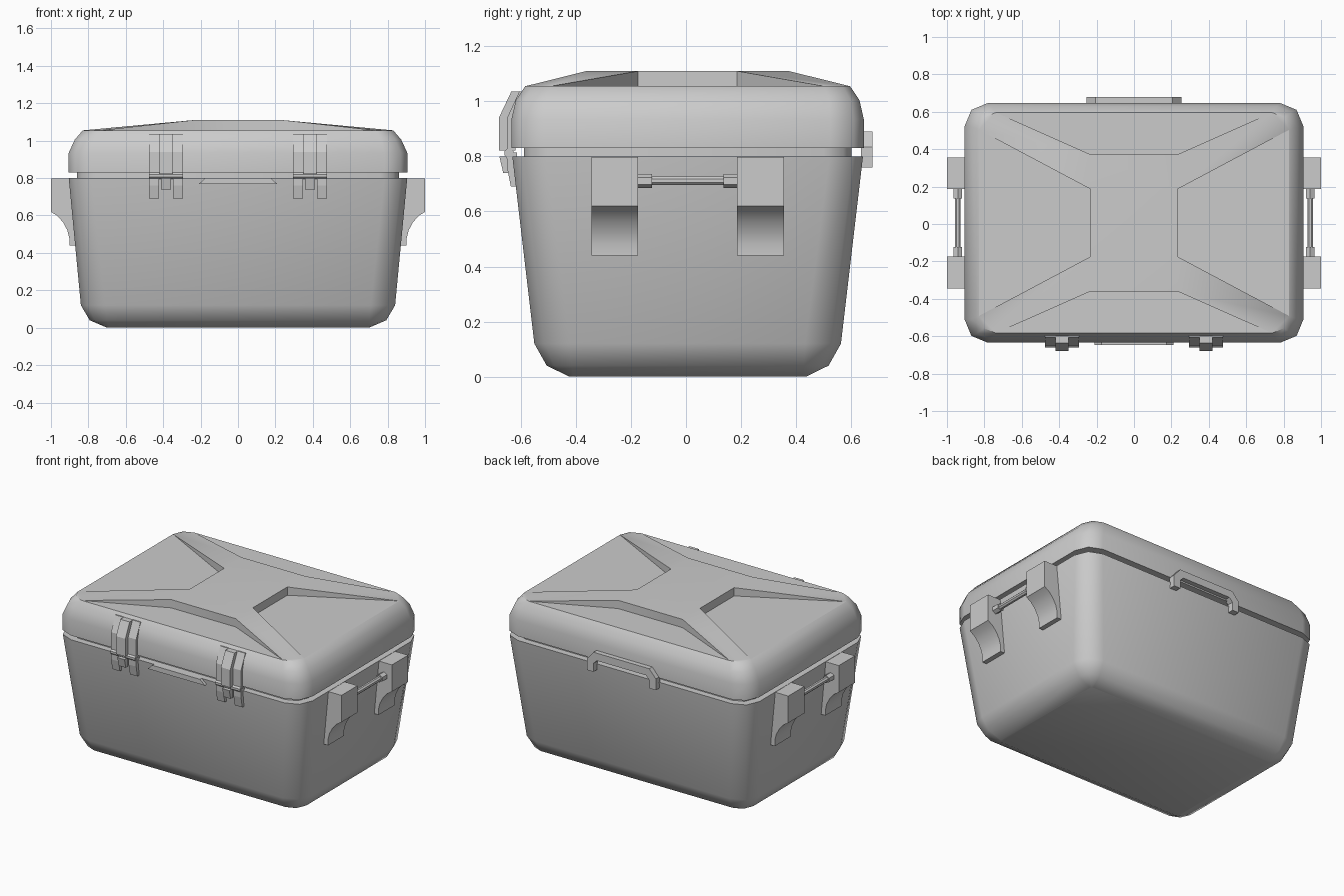
import bpy, bmesh, math
from mathutils import Vector

if "Cube" in bpy.data.objects:
    bpy.data.objects.remove(bpy.data.objects["Cube"])

CY = 0.006  # shell centre in y


def finish(name, bm, smooth=None):
    bmesh.ops.recalc_face_normals(bm, faces=bm.faces)
    me = bpy.data.meshes.new(name)
    bm.to_mesh(me)
    bm.free()
    ob = bpy.data.objects.new(name, me)
    bpy.context.collection.objects.link(ob)
    if smooth:
        bpy.ops.object.select_all(action='DESELECT')
        ob.select_set(True)
        bpy.context.view_layer.objects.active = ob
        bpy.ops.object.shade_smooth_by_angle(angle=math.radians(smooth))
    return ob


def loft(bm, sections, cap_top=True):
    """Stack rounded rectangles (z, half x, half y, corner radius)."""
    rings = []
    for z, hx, hy, r in sections:
        ring = []
        for q, (sx, sy) in enumerate([(1, 1), (-1, 1), (-1, -1), (1, -1)]):
            for k in range(3):
                a = math.radians(90 * q + 45 * k)
                ring.append(bm.verts.new((sx * (hx - r) + r * math.cos(a),
                                          CY + sy * (hy - r) + r * math.sin(a), z)))
        rings.append(ring)
    for a, b in zip(rings, rings[1:]):
        for i in range(12):
            j = (i + 1) % 12
            bm.faces.new((a[i], a[j], b[j], b[i]))
    bm.faces.new(rings[0])
    if cap_top:
        bm.faces.new(rings[-1])
    return rings[-1]


def prism(bm, pts, place, a, b):
    """Extrude a 2D outline between a and b; place maps (u, v, t) to xyz."""
    lo = [bm.verts.new(place(u, v, a)) for u, v in pts]
    hi = [bm.verts.new(place(u, v, b)) for u, v in pts]
    bm.faces.new(lo)
    bm.faces.new(hi)
    for i in range(len(pts)):
        j = (i + 1) % len(pts)
        bm.faces.new((lo[i], lo[j], hi[j], hi[i]))


def along_x(u, v, t): return (t, u, v)
def along_y(u, v, t): return (u, t, v)


def ngon(cu, cv, r, n):
    return [(cu + r * math.cos(2 * math.pi * (i + .5) / n),
             cv + r * math.sin(2 * math.pi * (i + .5) / n)) for i in range(n)]


# tapered tub
bm = bmesh.new()
loft(bm, [(0, .70, .43, .015), (.04, .793, .512, .09), (.12, .84, .557, .13), (.80, .905, .637, .122)])
finish("tub", bm, 48)

# recessed seam between tub and lid
bm = bmesh.new()
loft(bm, [(.79, .86, .595, .10), (.84, .86, .595, .10)])
finish("seam", bm, 48)

# lid with raised cross on top
bm = bmesh.new()
ZT, ZH = 1.055, 1.11
top = loft(bm, [(.83, .905, .64, .122), (.935, .905, .64, .122),
                (1.005, .873, .624, .11), (ZT, .83, .59, .092)], cap_top=False)
arms = []
for q, (sx, sy) in enumerate([(1, 1), (-1, 1), (-1, -1), (1, -1)]):
    side, end = (.232 * sx, CY + .18 * sy), (.237 * sx, CY + .368 * sy)
    p, s = (side, end) if q % 2 == 0 else (end, side)
    c0, c1, c2 = top[3 * q:3 * q + 3]
    ph, sh = (bm.verts.new((*v, ZH)) for v in (p, s))
    pl, sl = (bm.verts.new((*v, ZT)) for v in (p, s))
    bm.faces.new((ph, c0, c2, sh))
    bm.faces.new((c0, c1, c2))
    bm.faces.new((pl, c0, ph))
    bm.faces.new((sl, sh, c2))
    arms.append((ph, sh, pl, sl, c0, c2))
for a, b in zip(arms, arms[1:] + arms[:1]):
    bm.faces.new((a[3], a[5], b[4], b[2]))
    bm.faces.new((a[1], a[3], b[2], b[0]))
bm.faces.new([v for a in arms for v in a[:2]])
finish("lid", bm, 48)

# side handle brackets and grip rods
bracket = [(.85, .798), (1, .798), (1, .62), (.965, .597), (.935, .563),
           (.912, .52), (.902, .48), (.902, .44), (.85, .44)]
bm, rods = bmesh.new(), bmesh.new()
for s in (-1, 1):
    mir = lambda u, v, t: (s * u, t, v)
    for e in (-1, 1):
        prism(bm, bracket, mir, CY + e * .18, CY + e * .35)
        prism(rods, ngon(.942, .711, .026, 6), mir, CY + e * .13, CY + e * .19)
    prism(rods, ngon(.942, .711, .017, 8), mir, CY - .14, CY + .14)
finish("handle_brackets", bm, 30)
finish("handle_rods", rods)

# front latches: two side straps and a raised centre strap on a pivot
side_up = [(-.58, 1.035), (-.605, 1.037), (-.65, .94), (-.65, .822), (-.62, .822), (-.62, .94)]
side_low = [(-.615, .815), (-.652, .815), (-.65, .76), (-.636, .69), (-.60, .69)]
mid_up = [(-.59, 1.035), (-.635, 1.035), (-.68, .94), (-.68, .822), (-.62, .822), (-.62, .94)]
mid_low = [(-.64, .80), (-.678, .80), (-.664, .74), (-.64, .74)]
bm = bmesh.new()
for c in (-.385, .385):
    for s in (-1, 1):
        prism(bm, side_up, along_x, c + s * .034, c + s * .092)
        prism(bm, side_low, along_x, c + s * .037, c + s * .092)
    prism(bm, mid_up, along_x, c - .034, c + .034)
    prism(bm, mid_low, along_x, c - .026, c + .026)
    prism(bm, ngon(-.643, .812, .018, 8), along_x, c - .09, c + .09)
finish("latches", bm)

# finger lip under the lid at the front
bm = bmesh.new()
prism(bm, [(-.21, .768), (.21, .768), (.175, .80), (-.175, .80)], along_y, -.648, -.61)
finish("front_lip", bm)

# rear hinge bridge over the seam
bm = bmesh.new()
prism(bm, [(-.253, .76), (-.253, .835), (-.205, .89), (.205, .89), (.253, .835), (.253, .76),
           (.205, .76), (.205, .815), (.18, .84), (-.18, .84), (-.205, .815), (-.205, .76)],
      along_y, .635, .678)
finish("rear_hinge", bm)
